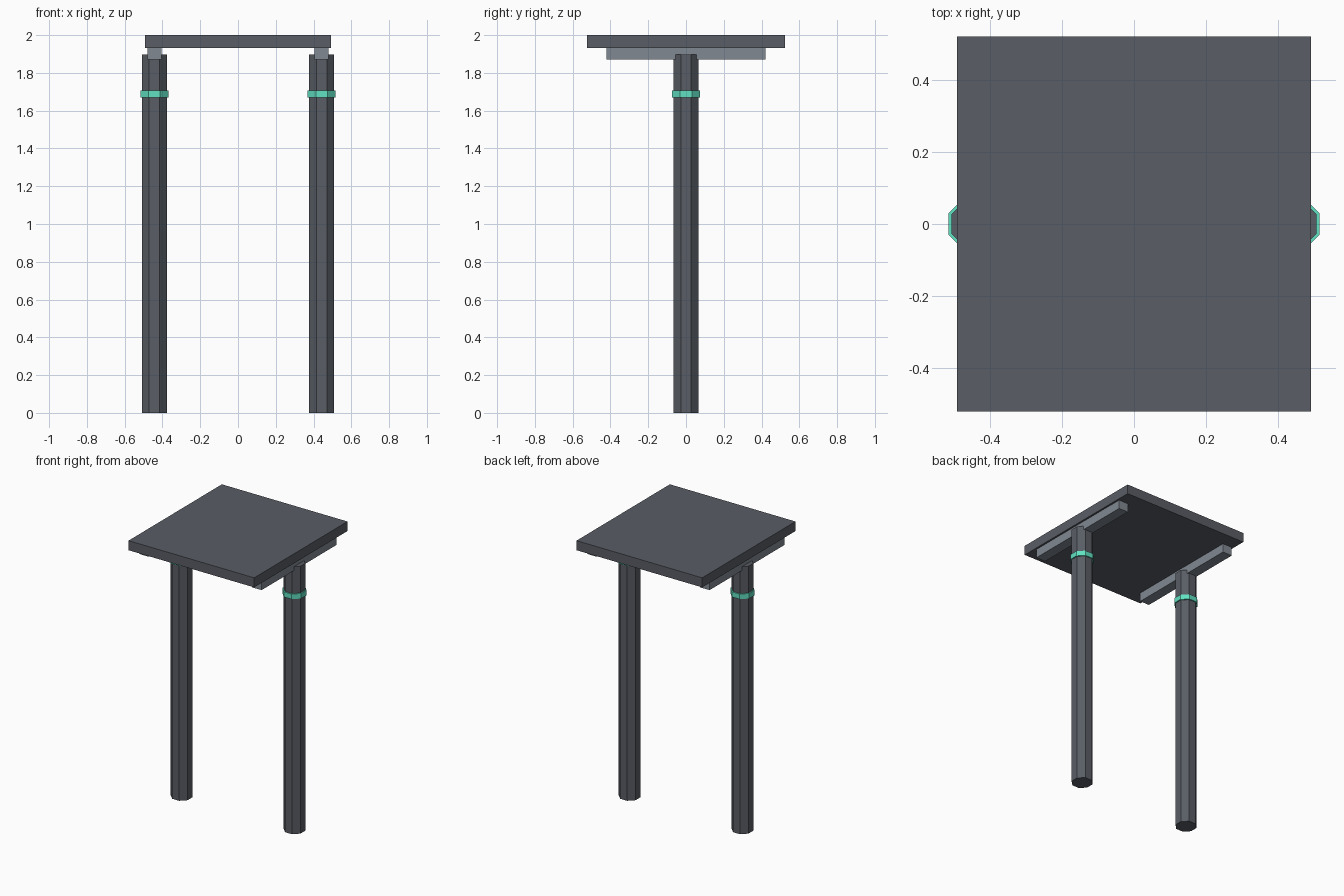
import bpy
from math import cos, pi

if "Cube" in bpy.data.objects:
    bpy.data.objects.remove(bpy.data.objects["Cube"])


def material(name, color):
    m = bpy.data.materials.new(name)
    m.diffuse_color = (*color, 1)
    m.use_nodes = True
    m.node_tree.nodes["Principled BSDF"].inputs["Base Color"].default_value = m.diffuse_color
    return m


DARK = material("dark_slate", (0.10, 0.11, 0.13))
LIGHT = material("light_slate", (0.22, 0.25, 0.29))
TEAL = material("teal", (0.12, 0.75, 0.54))


def finish(name, mat):
    ob = bpy.context.object
    ob.name = name
    ob.data.materials.append(mat)


def box(name, x, half_x, half_y, z0, z1, mat):
    bpy.ops.mesh.primitive_cube_add(size=1, location=(x, 0, (z0 + z1) / 2))
    bpy.context.object.scale = (2 * half_x, 2 * half_y, z1 - z0)
    bpy.ops.object.transform_apply(location=False, rotation=False, scale=True)
    finish(name, mat)


def octagon(name, x, apothem, z0, z1, mat):
    # eight-sided prism with flats facing the axes
    bpy.ops.mesh.primitive_cylinder_add(
        vertices=8, radius=apothem / cos(pi / 8), depth=z1 - z0,
        location=(x, 0, (z0 + z1) / 2), rotation=(0, 0, pi / 8))
    finish(name, mat)


# flat top slab
box("roof_slab", 0, 0.493, 0.523, 1.932, 2.0, DARK)

# post, collar band and bearer beam on each side
for side, x in (("left", -0.443), ("right", 0.443)):
    octagon(f"{side}_post", x, 0.066, 0, 1.897, DARK)
    octagon(f"{side}_collar", x, 0.074, 1.671, 1.707, TEAL)
    box(f"{side}_beam", x, 0.037, 0.421, 1.87, 1.936, LIGHT)
